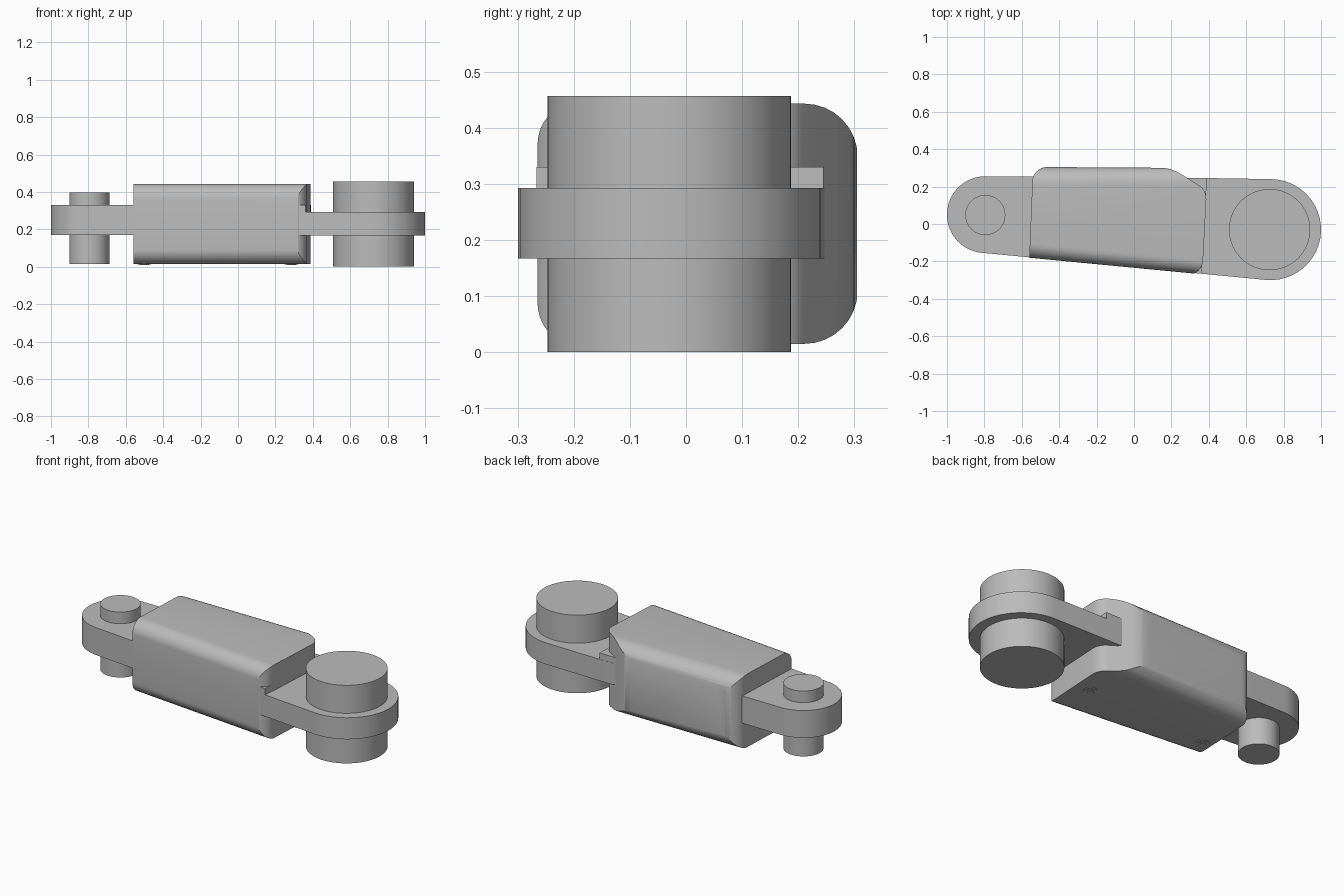
import bpy, bmesh, math
from mathutils import Vector

cube = bpy.data.objects.get("Cube")
if cube:
    bpy.data.objects.remove(cube, do_unlink=True)

grey = bpy.data.materials.new("light_grey")
grey.use_nodes = True
colour = (0.5, 0.5, 0.5, 1)
grey.diffuse_color = colour
grey.node_tree.nodes["Principled BSDF"].inputs["Base Color"].default_value = colour


def loft(name, lower, upper):
    """Solid between two matching loops of 3D points."""
    bm = bmesh.new()
    a = [bm.verts.new(p) for p in lower]
    b = [bm.verts.new(p) for p in upper]
    bm.faces.new(a)
    bm.faces.new(b)
    for i in range(len(a)):
        j = (i + 1) % len(a)
        bm.faces.new((a[i], a[j], b[j], b[i]))
    bmesh.ops.recalc_face_normals(bm, faces=bm.faces)
    mesh = bpy.data.meshes.new(name)
    bm.to_mesh(mesh)
    bm.free()
    obj = bpy.data.objects.new(name, mesh)
    bpy.context.collection.objects.link(obj)
    mesh.materials.append(grey)
    return obj


def prism(name, outline, z0, z1):
    return loft(name, [(x, y, z0) for x, y in outline], [(x, y, z1) for x, y in outline])


def smooth(obj):
    bpy.ops.object.select_all(action="DESELECT")
    obj.select_set(True)
    bpy.context.view_layer.objects.active = obj
    bpy.ops.object.shade_smooth_by_angle(angle=math.radians(30))


def arc(cx, cy, r, start, end, steps=24):
    angles = [math.radians(start + (end - start) * i / steps) for i in range(steps + 1)]
    return [(cx + r * math.cos(t), cy + r * math.sin(t)) for t in angles]


def rounded(corners, steps=8):
    """Polygon from (x, y, setback) corners, each softened by a curve."""
    points = []
    for i, (x, y, d) in enumerate(corners):
        p = Vector((x, y))
        before = (Vector(corners[i - 1][:2]) - p).normalized()
        after = (Vector(corners[(i + 1) % len(corners)][:2]) - p).normalized()
        half = before.angle(after) / 2
        centre = p + (before + after).normalized() * d / math.cos(half)
        u, v = p + before * d - centre, p + after * d - centre
        sweep = u.angle(v)
        for k in range(steps + 1):
            t = k / steps
            q = (u * math.sin((1 - t) * sweep) + v * math.sin(t * sweep)) / math.sin(sweep)
            points.append(tuple(centre + q))
    return points


def cylinder(name, x, y, r, z0, z1):
    obj = prism(name, arc(x, y, r, 0, 360, 64)[:-1], z0, z1)
    smooth(obj)
    return obj


# Flat link arm: thicker small end, thinner large end
small_end = prism("arm_small_end", arc(-0.795, 0.05, 0.205, 90, 267)
                  + [(0.362, -0.266), (0.39, 0.245)], 0.17, 0.33)
large_end = prism("arm_large_end", arc(0.73, -0.03, 0.27, -95, 90)
                  + [(0.3, 0.247), (0.3, -0.26)], 0.167, 0.293)
smooth(small_end)
smooth(large_end)

# Pins through both ends
cylinder("small_pin", -0.795, 0.048, 0.107, 0.015, 0.398)
cylinder("large_pin", 0.725, -0.03, 0.217, 0, 0.457)

# Housing: rounded plan intersected with a rounded, tapering cross-section
BOTTOM, TOP = 0.015, 0.443
plan = rounded([(-0.563, -0.25, 0.09), (-0.54, 0.305, 0.075), (0.2, 0.30, 0.06),
                (0.389, 0.18, 0.05), (0.365, -0.272, 0.075)])
body = prism("housing", plan, BOTTOM - 0.1, TOP + 0.1)


def section(x):
    front = -0.234 - 0.096 * x
    loop = rounded([(front, BOTTOM, 0.075), (0.306, BOTTOM, 0.095),
                    (0.306, TOP, 0.095), (front, TOP, 0.075)])
    return [(x, y, z) for y, z in loop]


cutter = loft("housing_section", section(-0.8), section(0.6))
cutter.hide_render = True
cut = body.modifiers.new("round_edges", "BOOLEAN")
cut.operation = "INTERSECT"
cut.solver = "EXACT"
cut.object = cutter
bpy.context.view_layer.objects.active = body
bpy.ops.object.modifier_apply(modifier=cut.name)
bpy.data.objects.remove(cutter, do_unlink=True)
smooth(body)

# Cross-head screws under the housing
for i, (x, y) in enumerate([(0.285, -0.01), (-0.5, -0.05)]):
    cylinder(f"screw_{i + 1}", x, y, 0.036, BOTTOM - 0.003, BOTTOM + 0.02)
    for w, h in ((0.024, 0.006), (0.006, 0.024)):
        bar = [(x - w, y - h), (x + w, y - h), (x + w, y + h), (x - w, y + h)]
        prism(f"screw_{i + 1}_cross", bar, BOTTOM - 0.006, BOTTOM)
